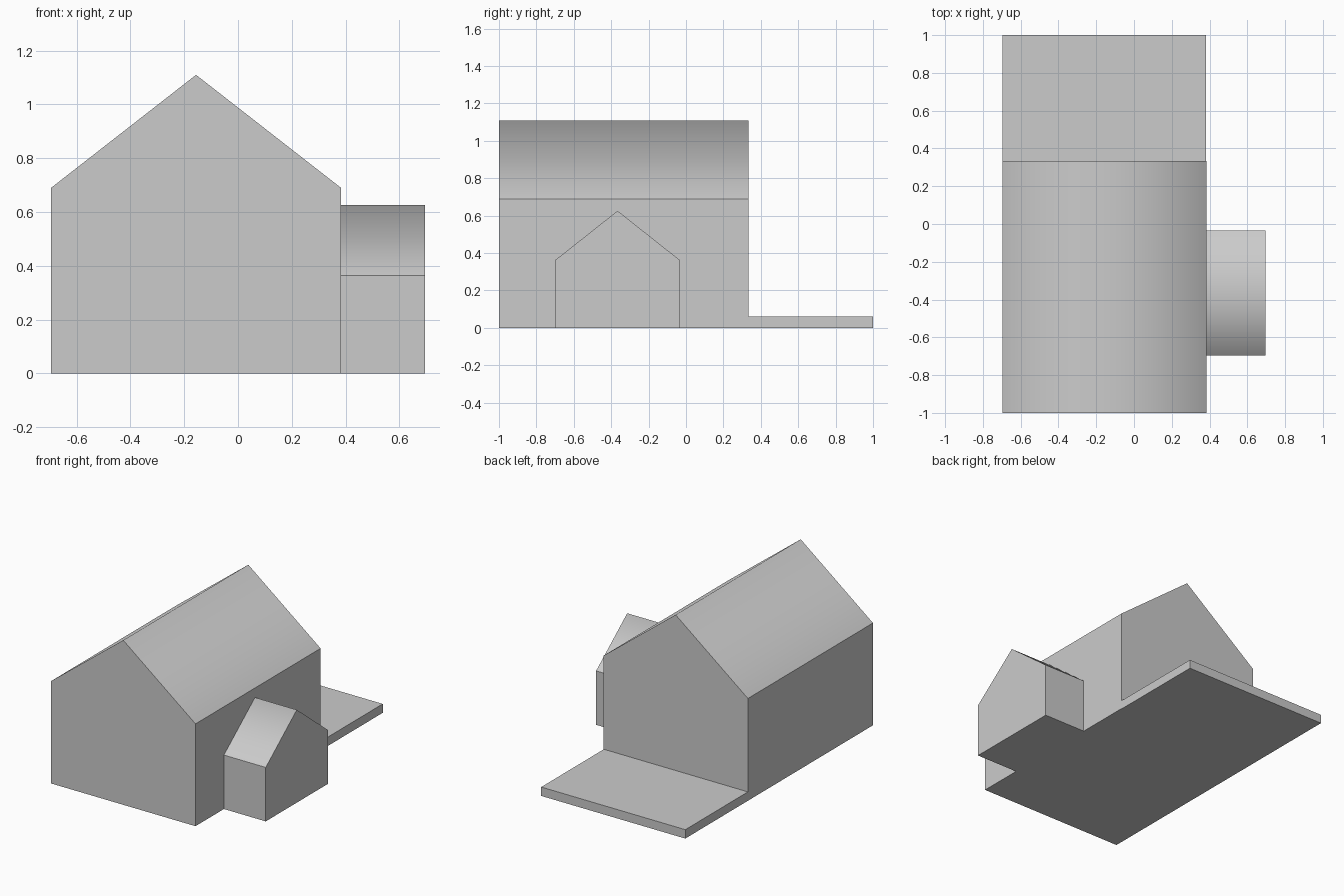
import bpy, bmesh
from mathutils import Vector

if "Cube" in bpy.data.objects:
    bpy.data.objects.remove(bpy.data.objects["Cube"])


def extrude_part(name, points, direction, smooth_roof=False):
    """Extrude a planar outline; sloped faces share a softened ridge."""
    bm = bmesh.new()
    face = bm.faces.new([bm.verts.new(p) for p in points])
    result = bmesh.ops.extrude_face_region(bm, geom=[face], use_keep_orig=True)
    moved = [v for v in result["geom"] if isinstance(v, bmesh.types.BMVert)]
    bmesh.ops.translate(bm, verts=moved, vec=Vector(direction))
    bmesh.ops.recalc_face_normals(bm, faces=bm.faces)
    bm.normal_update()
    for f in bm.faces:
        f.smooth = smooth_roof and f.normal.z > 0.1
    mesh = bpy.data.meshes.new(name)
    bm.to_mesh(mesh)
    bm.free()
    obj = bpy.data.objects.new(name, mesh)
    bpy.context.collection.objects.link(obj)
    return obj


def gable(lo, hi, eave, ridge):
    """Five-point house outline as (across, height) pairs."""
    return [(lo, 0), (hi, 0), (hi, eave), ((lo + hi) / 2, ridge), (lo, eave)]


LEFT, WALL, RIGHT = -0.695, 0.383, 0.695
FRONT, REAR, BACK = -1.0, 0.333, 1.0

# Main house, ridge running front to back
extrude_part("main_house",
             [(x, FRONT, z) for x, z in gable(LEFT, WALL, 0.69, 1.11)],
             (0, REAR - FRONT, 0), smooth_roof=True)

# Side wing, ridge running out from the right wall
extrude_part("side_wing",
             [(WALL, y, z) for y, z in gable(-0.697, -0.035, 0.364, 0.626)],
             (RIGHT - WALL, 0, 0), smooth_roof=True)

# Low terrace behind the house
extrude_part("terrace",
             [(LEFT, REAR, 0), (0.38, REAR, 0), (0.38, BACK, 0), (LEFT, BACK, 0)],
             (0, 0, 0.06))
